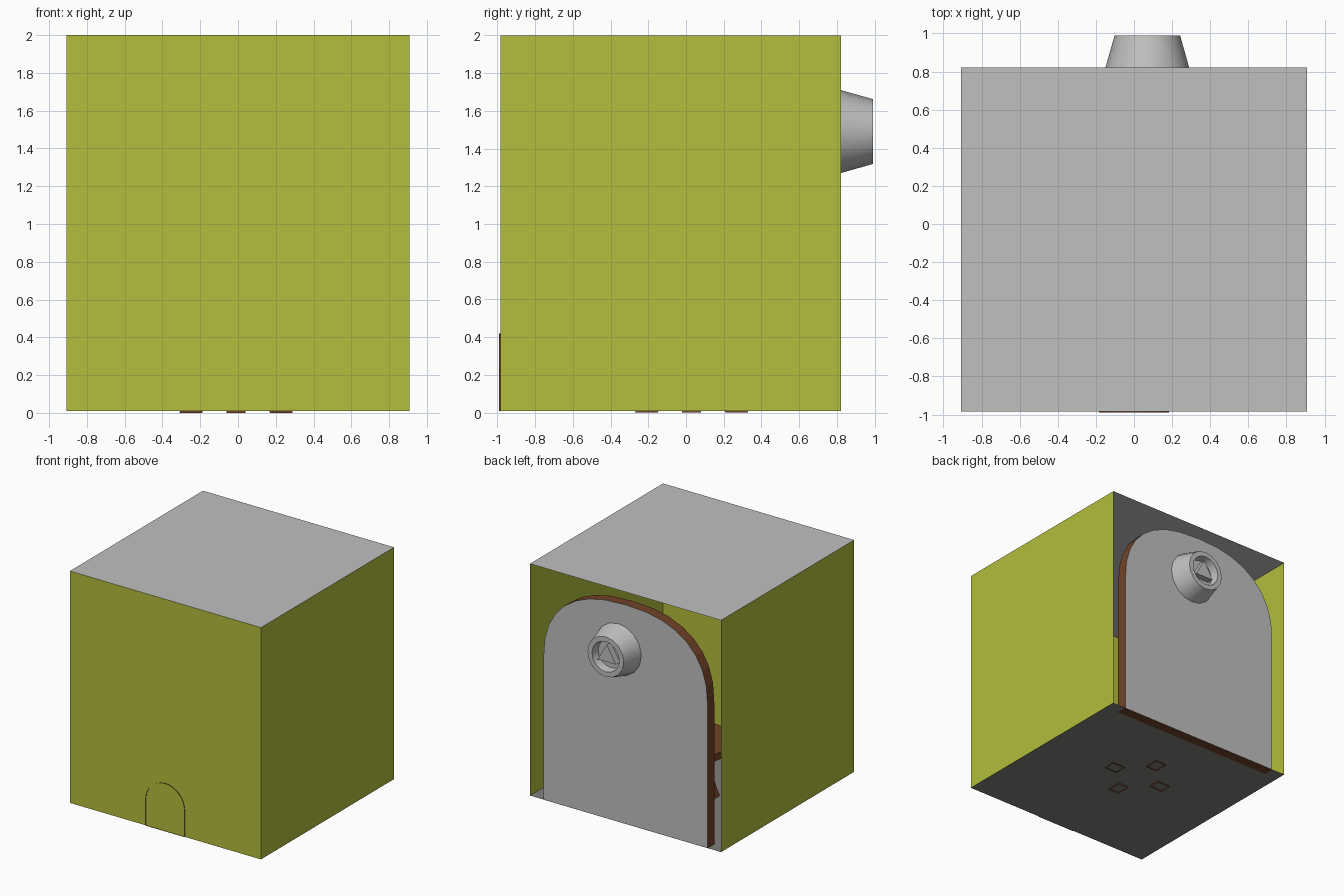
import bpy, bmesh, math
from mathutils import Vector

if "Cube" in bpy.data.objects:
    bpy.data.objects.remove(bpy.data.objects["Cube"])


def material(name, rgb):
    m = bpy.data.materials.new(name)
    m.diffuse_color = (*rgb, 1)
    m.use_nodes = True
    m.node_tree.nodes["Principled BSDF"].inputs["Base Color"].default_value = m.diffuse_color
    return m


OLIVE = material("olive", (0.451, 0.509, 0.045))
GREY = material("grey", (0.527, 0.527, 0.527))
FLOOR = material("dark floor grey", (0.22, 0.212, 0.205))
BROWN = material("brown", (0.165, 0.055, 0.021))


def finish(name, bm, mats, rule=None, fix=True):
    """Turn a bmesh into an object; rule(face) picks the material index."""
    if fix:
        bmesh.ops.recalc_face_normals(bm, faces=bm.faces)
    bm.normal_update()
    if rule:
        for f in bm.faces:
            f.material_index = rule(f)
    me = bpy.data.meshes.new(name)
    bm.to_mesh(me)
    bm.free()
    ob = bpy.data.objects.new(name, me)
    for m in mats:
        me.materials.append(m)
    bpy.context.collection.objects.link(ob)
    return ob


def drop_faces(bm, test):
    """Open up a mesh by deleting the faces that pass the test."""
    bmesh.ops.recalc_face_normals(bm, faces=bm.faces)
    bm.normal_update()
    bmesh.ops.delete(bm, geom=[f for f in bm.faces if test(f)], context='FACES')


def slab(name, pts, y0, y1, mats, rule=None, open_ends=False):
    """Extrude an (x, z) outline from y0 to y1."""
    bm = bmesh.new()
    face = bm.faces.new([bm.verts.new((x, y0, z)) for x, z in pts])
    new = bmesh.ops.extrude_face_region(bm, geom=[face])["geom"]
    bmesh.ops.translate(bm, vec=(0, y1 - y0, 0),
                        verts=[v for v in new if isinstance(v, bmesh.types.BMVert)])
    if open_ends:
        drop_faces(bm, lambda f: len(f.verts) > 4)
    return finish(name, bm, mats, rule)


def arch(w, z0, spring, rise, power, n):
    """Arched outline: straight sides with a (super)elliptic top."""
    pts = [(w, z0)]
    for i in range(n + 1):
        c, s = math.cos(math.pi * i / n), math.sin(math.pi * i / n)
        pts.append((math.copysign(w * abs(c) ** (2 / power), c), spring + rise * abs(s) ** (2 / power)))
    return pts + [(-w, z0)]


# Room: thin shell, open at the back; olive walls, grey ceiling, darker floor
bm = bmesh.new()
bmesh.ops.create_cube(bm, size=1)
for v in bm.verts:
    v.co = (v.co.x * 1.815, v.co.y * 1.805 - 0.082, v.co.z * 1.99 + 1.005)
drop_faces(bm, lambda f: f.normal.y > 0.9)
finish("room_shell", bm, [OLIVE, GREY, FLOOR],
       lambda f: 1 if f.normal.z > 0.5 else 2 if f.normal.z < -0.5 else 0, fix=False)

# Arched door in the open back: brown slab with a grey outer face
slab("arched_door", arch(0.78, 0.009, 1.22, 0.67, 2.4, 16), 0.73, 0.82,
     [BROWN, GREY], lambda f: int(f.normal.y > 0.9))

# Small arched trim on the front wall, a thin open strip
slab("front_hatch_trim", arch(0.185, 0.01, 0.235, 0.185, 2, 16), -0.99, -0.984,
     [BROWN], open_ends=True)

# Tapered hollow knob on the door
N = 16
CX, CZ = 0.07, 1.49
bm = bmesh.new()
rings = []
for r, y in [(0.22, 0.82), (0.172, 0.99), (0.13, 0.99), (0.12, 0.92)]:
    rings.append([bm.verts.new((CX + r * math.cos(2 * math.pi * i / N), y,
                                CZ + r * math.sin(2 * math.pi * i / N))) for i in range(N)])
for a, b in zip(rings, rings[1:]):
    for i in range(N):
        j = (i + 1) % N
        bm.faces.new((a[i], a[j], b[j], b[i]))
bm.faces.new(rings[0])
bm.faces.new(rings[-1])
knob = finish("door_knob", bm, [GREY])
bpy.context.view_layer.objects.active = knob
knob.select_set(True)
bpy.ops.object.shade_smooth_by_angle(angle=math.radians(35))

# Triangular key post inside the knob
tri = [(CX + 0.1 * math.sin(t), CZ + 0.1 * math.cos(t)) for t in (0, 2 * math.pi / 3, 4 * math.pi / 3)]
slab("key_post", tri, 0.92, 0.975, [GREY])

# Round stool seat inside the room
SX, SY = -0.01, 0.03
bm = bmesh.new()
bmesh.ops.create_cone(bm, cap_ends=True, segments=24, radius1=0.37, radius2=0.37, depth=0.06)
bmesh.ops.translate(bm, vec=(SX, SY, 0.41), verts=bm.verts)
finish("stool_seat", bm, [BROWN])

# Four splayed stool legs, open underneath
for k in range(4):
    a = k * math.pi / 2
    out = Vector((math.cos(a), math.sin(a), 0))
    side = Vector((-out.y, out.x, 0))
    bm = bmesh.new()
    bmesh.ops.create_cube(bm, size=1)
    for v in bm.verts:
        top = v.co.z > 0
        p = out * ((0.08 if top else 0.24) + v.co.x * 0.12) + side * v.co.y * 0.1
        v.co = (SX + p.x, SY + p.y, 0.385 if top else 0.0)
    drop_faces(bm, lambda f: f.normal.z < -0.9)
    finish(f"stool_leg_{k + 1}", bm, [BROWN], fix=False)
